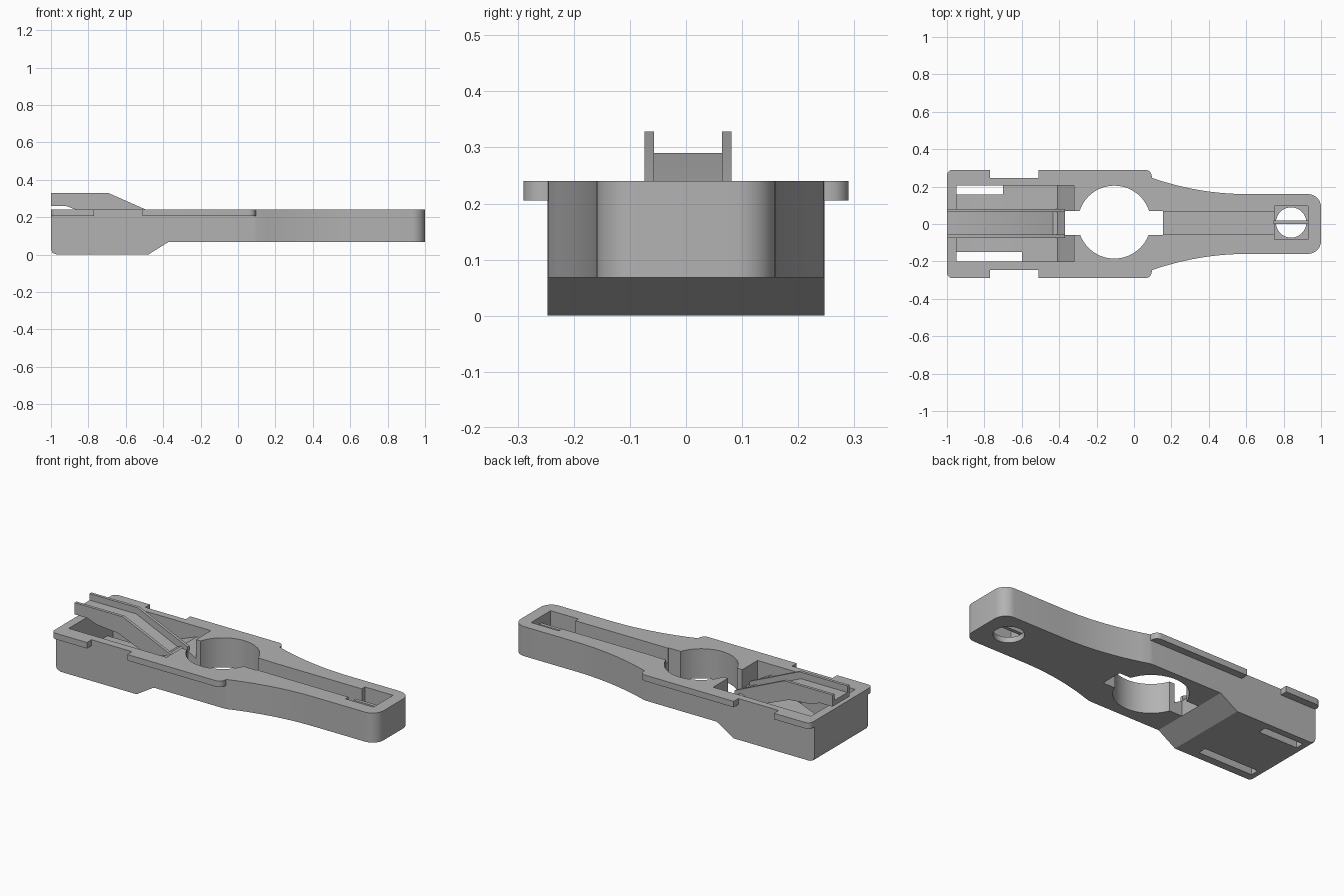
import bpy, bmesh, math

cube = bpy.data.objects.get("Cube")
if cube:
    bpy.data.objects.remove(cube, do_unlink=True)

grey = bpy.data.materials.new("plain grey")
grey.use_nodes = True
colour = (0.45, 0.45, 0.45, 1)
grey.diffuse_color = colour
for node in grey.node_tree.nodes:
    if node.type == 'BSDF_PRINCIPLED':
        node.inputs["Base Color"].default_value = colour


def prism(name, points, axis, low, high):
    """Extrude a flat outline along y (points are x, z) or z (points are x, y)."""
    place = (lambda p: (p[0], low, p[1])) if axis == 'y' else (lambda p: (p[0], p[1], low))
    bm = bmesh.new()
    face = bm.faces.new([bm.verts.new(place(p)) for p in points])
    new = bmesh.ops.extrude_face_region(bm, geom=[face])["geom"]
    step = (0, high - low, 0) if axis == 'y' else (0, 0, high - low)
    bmesh.ops.translate(bm, vec=step, verts=[v for v in new if isinstance(v, bmesh.types.BMVert)])
    bmesh.ops.recalc_face_normals(bm, faces=bm.faces)
    mesh = bpy.data.meshes.new(name)
    bm.to_mesh(mesh)
    bm.free()
    mesh.materials.append(grey)
    ob = bpy.data.objects.new(name, mesh)
    bpy.context.collection.objects.link(ob)
    return ob


def box(name, x0, x1, y0, y1, z0, z1):
    return prism(name, [(x0, y0), (x1, y0), (x1, y1), (x0, y1)], 'z', z0, z1)


def arc(cx, cy, r, start, end, n):
    angles = [math.radians(start + (end - start) * i / n) for i in range(n + 1)]
    return [(cx + r * math.cos(a), cy + r * math.sin(a)) for a in angles]


def mirrored(half):
    return half + [(x, -y) for x, y in reversed(half)]


def combine(target, tool, operation):
    mod = target.modifiers.new(operation, 'BOOLEAN')
    mod.operation = operation
    mod.solver = 'EXACT'
    mod.object = tool
    bpy.context.view_layer.objects.active = target
    bpy.ops.object.modifier_apply(modifier=mod.name)
    bpy.data.objects.remove(tool, do_unlink=True)


# Body: plan outline with a tapering arm, trimmed by the side profile
half = [(-1, 0.247), (0.08, 0.247)]
half += [(0.1 + 0.5 * t / 10, 0.16 + 0.085 * (1 - t / 10) ** 2) for t in range(11)]
half += arc(0.93, 0.09, 0.07, 90, 0, 8)
body = prism("body", mirrored(half), 'z', -0.1, 0.24)
side = [(-1.1, 0.4), (-1.1, 0.03), (-1, 0.03), (-0.993, 0.01), (-0.97, 0),
        (-0.48, 0), (-0.37, 0.068), (1.1, 0.068), (1.1, 0.4)]
combine(body, prism("side_trim", side, 'y', -0.5, 0.5), 'INTERSECT')

# Rim plates on both sides
rear = arc(-0.97, 0.26, 0.03, 180, 90, 6) + [(-0.77, 0.29)]
middle = [(-0.51, 0.29)] + arc(0.06, 0.255, 0.035, 90, 0, 6)
for name, outline in (("rear_rim", rear), ("middle_rim", middle)):
    combine(body, prism(name, mirrored(outline), 'z', 0.205, 0.24), 'UNION')

# Pocket under the latch, with a ridge at its inner end
pocket = [(-0.95, 0.4), (-0.95, 0.06), (-0.72, 0.06), (-0.41, 0.18),
          (-0.32, 0.13), (-0.32, 0.4)]
groove = [(0.05, 0.4), (0.05, 0.16), (0.8, 0.135), (0.8, 0.4)]
cutters = [
    prism("pocket_cut", pocket, 'y', -0.2, 0.207),
    box("long_slot_cut", -0.95, -0.6, -0.2, -0.15, -0.1, 0.3),
    box("short_slot_cut", -0.95, -0.7, 0.158, 0.207, -0.1, 0.3),
    prism("round_hole_cut", arc(-0.105, 0.01, 0.195, 0, 354.375, 63), 'z', -0.1, 0.4),
    box("cross_slot_cut", -0.37, 0.155, -0.06, 0.07, -0.1, 0.4),
    prism("groove_cut", groove, 'y', -0.055, 0.068),
    box("end_pocket_cut", 0.75, 0.93, -0.083, 0.097, 0.1, 0.4),
    prism("end_hole_cut", arc(0.84, 0.008, 0.081, 0, 352.5, 47), 'z', -0.1, 0.4),
]
for cutter in cutters:
    combine(body, cutter, 'DIFFERENCE')

# Thin bar across the end pocket
bar = box("end_bar", 0.745, 0.935, -0.001, 0.019, 0.1, 0.2)

# Latch: sloping channel floor between two taller cheeks
under = [(-1, 0.26), (-0.92, 0.26), (-0.86, 0.238), (-0.72, 0.225), (-0.37, 0.08)]
latch = prism("latch_floor", under + [(-0.37, 0.142), (-0.7, 0.29), (-1, 0.29)],
              'y', -0.057, 0.064)
cheek = under + [(-0.37, 0.186), (-0.69, 0.328), (-1, 0.328)]
left_cheek = prism("latch_left_cheek", cheek, 'y', 0.064, 0.081)
right_cheek = prism("latch_right_cheek", cheek, 'y', -0.074, -0.057)

# Smooth the curved walls, keep the edges crisp
bpy.ops.object.select_all(action='DESELECT')
for ob in (body, bar, latch, left_cheek, right_cheek):
    ob.select_set(True)
bpy.context.view_layer.objects.active = body
bpy.ops.object.shade_smooth_by_angle(angle=math.radians(25))
